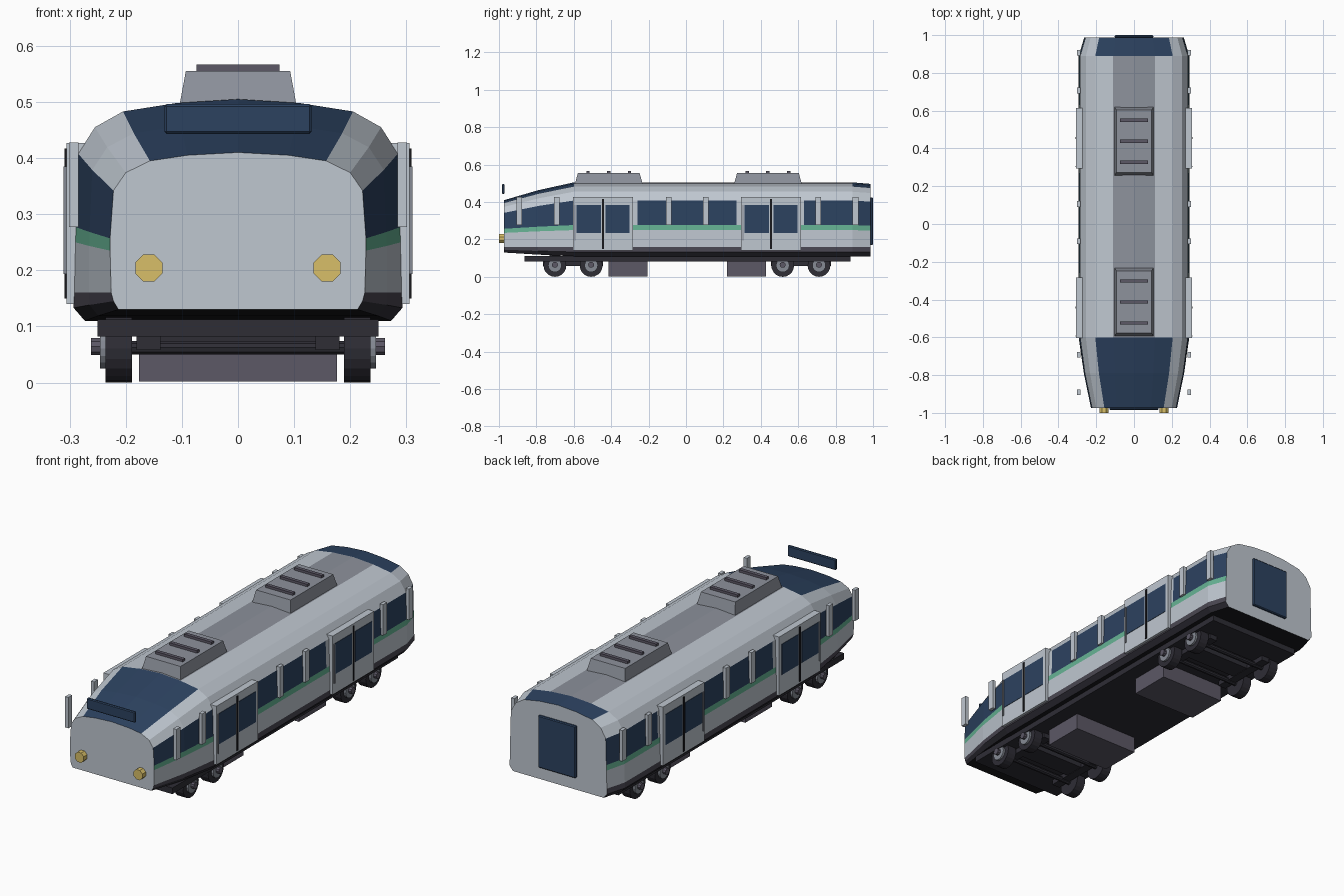
import bpy, bmesh, math

if "Cube" in bpy.data.objects:
    bpy.data.objects.remove(bpy.data.objects["Cube"])


def srgb(h):
    v = [int(h[i:i + 2], 16) / 255 for i in (0, 2, 4)]
    return [c / 12.92 if c <= 0.04045 else ((c + 0.055) / 1.055) ** 2.4 for c in v] + [1]


COLORS = {"light_grey": "BFC7D0", "roof_grey": "8D929C", "glass_blue": "2C4260", "trim_green": "66B394",
          "skirt_grey": "4A4752", "frame_dark": "2E2D35", "box_grey": "5C5866", "black": "18181C",
          "lamp_yellow": "D8BF68", "hub_grey": "868B95"}
MATS = {}
for name, code in COLORS.items():
    MATS[name] = bpy.data.materials.new(name)
    MATS[name].diffuse_color = srgb(code)


def finish(name, bm, mats):
    bmesh.ops.recalc_face_normals(bm, faces=bm.faces[:])
    mesh = bpy.data.meshes.new(name)
    bm.to_mesh(mesh)
    bm.free()
    for m in mats:
        mesh.materials.append(MATS[m])
    ob = bpy.data.objects.new(name, mesh)
    bpy.context.collection.objects.link(ob)
    return ob


def box(name, x, y, z, mat, taper=(0, 0), bevel=0):
    """Box from (min, max) ranges; taper pulls the top edges inward in x and y."""
    bm = bmesh.new()
    bmesh.ops.create_cube(bm, size=1)
    for v in bm.verts:
        top = v.co.z > 0
        sx, sy = v.co.x * 2, v.co.y * 2
        v.co.x = (x[0] if sx < 0 else x[1]) - sx * taper[0] * top
        v.co.y = (y[0] if sy < 0 else y[1]) - sy * taper[1] * top
        v.co.z = z[1] if top else z[0]
    if bevel:
        bmesh.ops.bevel(bm, geom=bm.edges[:], offset=bevel, segments=1, affect='EDGES')
    return finish(name, bm, [mat])


def side_box(name, s, x, y, z, mat):
    return box(name, sorted((s * x[0], s * x[1])), y, z, mat)


def cylinder(name, axis, center, radius, depth, mat, sides=16):
    bm = bmesh.new()
    bmesh.ops.create_cone(bm, cap_ends=True, segments=sides, radius1=radius, radius2=radius, depth=depth)
    ob = finish(name, bm, [mat])
    if axis == 'X':
        ob.rotation_euler = (0, math.pi / 2, 0)
    else:
        ob.rotation_euler = (math.pi / 2, 0, 0)
    ob.location = center
    return ob


# Body shell: half profiles lofted along the length, rows coloured by height and position
MID = [(.273, .11), (.293, .133), (.292, .16), (.290, .25), (.289, .277), (.285, .408),
       (.255, .455), (.205, .483), (.11, .498), (0, .505)]
NOSE = [(.213, .13), (.222, .145), (.226, .16), (.228, .235), (.228, .257), (.222, .342),
        (.2, .374), (.157, .395), (.09, .405), (0, .41)]
TAIL = [(x * .9, z * .98 + .002) for x, z in MID]
BEND = [(a[0] * .6 + b[0] * .4, a[1] * .56 + b[1] * .44) for a, b in zip(MID, NOSE)]
STATIONS = [(-.973, NOSE), (-.79, BEND)] + [(y, MID) for y in (-.6, -.26, .27, .63, .89)] + [(.987, TAIL)]
SHELL = ["light_grey", "roof_grey", "glass_blue", "trim_green", "skirt_grey", "frame_dark", "black"]


def shell_color(row, y):
    if row == 0:
        return 5
    if row == 1:
        return 4
    if row == 3:
        return 3
    if row == 4 and (y < -.6 or -.26 < y < .27 or y > .63):
        return 2
    if row >= 7 and (y < -.6 or y > .89):
        return 2
    return 1 if row == 8 else 0


bm = bmesh.new()
rings = []
for y, prof in STATIONS:
    pts = prof + [(-x, z) for x, z in prof[-2::-1]]
    rings.append([bm.verts.new((x, y, z)) for x, z in pts])
n = len(rings[0])
for (ya, _), (yb, _), a, b in zip(STATIONS, STATIONS[1:], rings, rings[1:]):
    for i in range(n - 1):
        f = bm.faces.new((a[i], a[i + 1], b[i + 1], b[i]))
        f.material_index = shell_color(min(i, n - 2 - i), (ya + yb) / 2)
    bm.faces.new((a[n - 1], a[0], b[0], b[n - 1])).material_index = 6
bm.faces.new(rings[0])
bm.faces.new(rings[-1])
finish("body_shell", bm, SHELL)

# End details: destination sign, rear window and headlights
box("destination_sign", (-.131, .131), (-.984, -.97), (.443, .496), "glass_blue", bevel=.004)
box("rear_window", (-.102, .102), (.985, 1.0), (.17, .425), "glass_blue", bevel=.004)
for s in (-1, 1):
    lamp = cylinder("headlight", 'Y', (s * .159, -.985, .204), .026, .03, "lamp_yellow", 8)
    lamp.rotation_euler = (math.pi / 2, math.pi / 8, 0)

# Roof units with slats
for yc in (-.413, .438):
    box("roof_unit", (-.105, .105), (yc - .183, yc + .183), (.49, .555), "roof_grey", (.012, .018))
    for dy in (-.111, 0, .111):
        box("roof_slat", (-.074, .074), (yc + dy - .009, yc + dy + .009), (.553, .567), "box_grey")

# Doors and window pillars on both sides
for s in (-1, 1):
    for yc in (-.443, .455):
        side_box("door_panel", s, (.27, .306), (yc - .16, yc + .16), (.14, .427), "light_grey")
        side_box("door_seam", s, (.3, .309), (yc - .005, yc + .005), (.15, .417), "black")
        for a, b in ((-.142, -.012), (.012, .142)):
            side_box("door_window", s, (.3, .308), (yc + a, yc + b), (.235, .385), "glass_blue")
        side_box("door_handle", s, (.3, .311), (yc - .153, yc - .147), (.193, .385), "hub_grey")
    for y in (-.891, -.692, -.092, .106, .707, .906):
        side_box("window_pillar", s, (.284, .301), (y - .015, y + .015), (.277, .428), "light_grey")

# Underframe and equipment boxes
box("underframe", (-.25, .25), (-.864, .88), (.082, .112), "frame_dark")
for yc in (-.311, .323):
    box("equipment_box", (-.176, .176), (yc - .104, yc + .104), (.002, .085), "box_grey")

# Bogies: beams, axles and wheels
for yc in (-.604, .614):
    box("bogie_bolster", (-.15, .15), (yc - .05, yc + .05), (.06, .085), "frame_dark")
    for s in (-1, 1):
        side_box("bogie_beam", s, (.138, .181), (yc - .16, yc + .16), (.058, .085), "frame_dark")
    for y in (yc - .097, yc + .097):
        cylinder("axle", 'X', (0, y, .062), .013, .4, "frame_dark", 10)
        for s in (-1, 1):
            cylinder("wheel", 'X', (s * .2125, y, .061), .061, .047, "frame_dark", 20)
            cylinder("wheel_hub", 'X', (s * .2395, y, .061), .036, .013, "hub_grey", 16)
            cylinder("axle_cap", 'X', (s * .25, y, .064), .016, .024, "box_grey", 10)

for m in bpy.data.materials:
    if m.users and not m.is_grease_pencil:
        m.use_nodes = True
        m.node_tree.nodes["Principled BSDF"].inputs["Base Color"].default_value = m.diffuse_color
